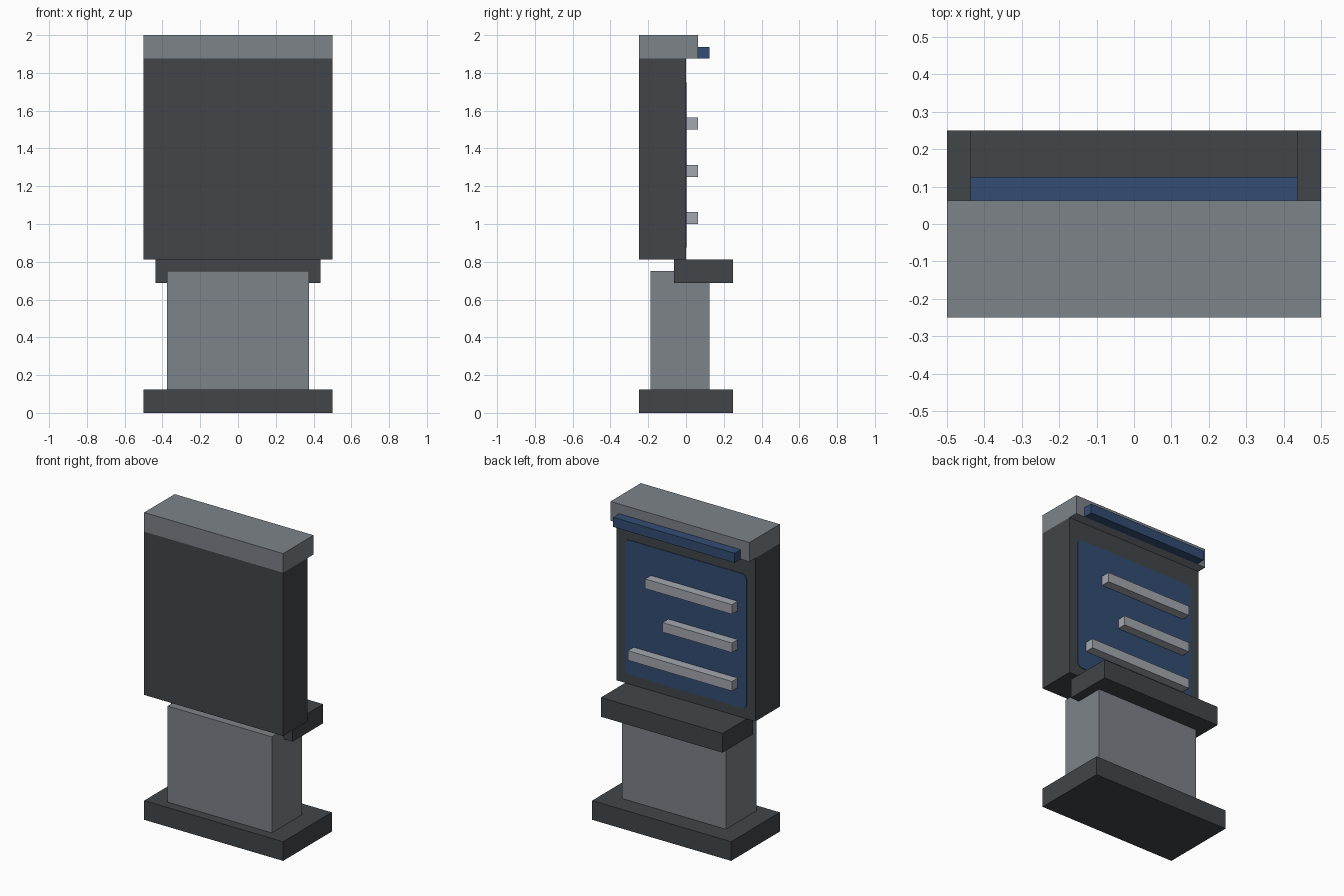
import bpy
import bmesh

U = 1 / 16  # grid module that all parts follow

cube = bpy.data.objects.get("Cube")
if cube:
    bpy.data.objects.remove(cube, do_unlink=True)


def material(name, r, g, b):
    mat = bpy.data.materials.new(name)
    mat.use_nodes = True
    mat.diffuse_color = (r, g, b, 1)
    shader = next(n for n in mat.node_tree.nodes if n.type == "BSDF_PRINCIPLED")
    shader.inputs["Base Color"].default_value = (r, g, b, 1)
    shader.inputs["Roughness"].default_value = 0.8
    return mat


dark = material("dark_grey", 0.053, 0.061, 0.068)
grey = material("mid_grey", 0.205, 0.228, 0.255)
pale = material("pale_grey", 0.37, 0.39, 0.43)
blue = material("screen_blue", 0.034, 0.074, 0.174)


def box(name, mat, x, y, z, corner=0):
    """Box from (min, max) ranges in modules; corner rounds the edges along y."""
    bm = bmesh.new()
    bmesh.ops.create_cube(bm, size=1)
    for v in bm.verts:
        for axis, (low, high) in enumerate((x, y, z)):
            v.co[axis] = (high if v.co[axis] > 0 else low) * U
    if corner:
        edges = [e for e in bm.edges
                 if abs(e.verts[0].co.y - e.verts[1].co.y) > 1e-5]
        bmesh.ops.bevel(bm, geom=edges, offset=corner * U, segments=3,
                        profile=0.5, affect="EDGES")
    mesh = bpy.data.meshes.new(name)
    bm.to_mesh(mesh)
    bm.free()
    mesh.materials.append(mat)
    obj = bpy.data.objects.new(name, mesh)
    bpy.context.collection.objects.link(obj)
    return obj


# Stand
box("base", dark, (-8, 8), (-4, 4), (0, 2))
box("pedestal", grey, (-6, 6), (-3, 2), (2, 12))
box("shelf", dark, (-7, 7), (-1, 4), (11, 13))

# Cabinet with hood and lamp
box("cabinet", dark, (-8, 8), (-4, 0), (13, 30))
box("hood", grey, (-8, 8), (-4, 1), (30, 32))
box("lamp_strip", blue, (-7, 7), (1, 2), (30, 31))

# Display panel with raised bars of differing length
box("screen", blue, (-7, 7), (0, 0.06), (14, 28), corner=0.5)
for i, end in enumerate((6, 2, 4)):
    bottom = 16 + 4 * i
    box(f"screen_bar_{i + 1}", pale, (-6, end), (0, 1), (bottom, bottom + 1))
